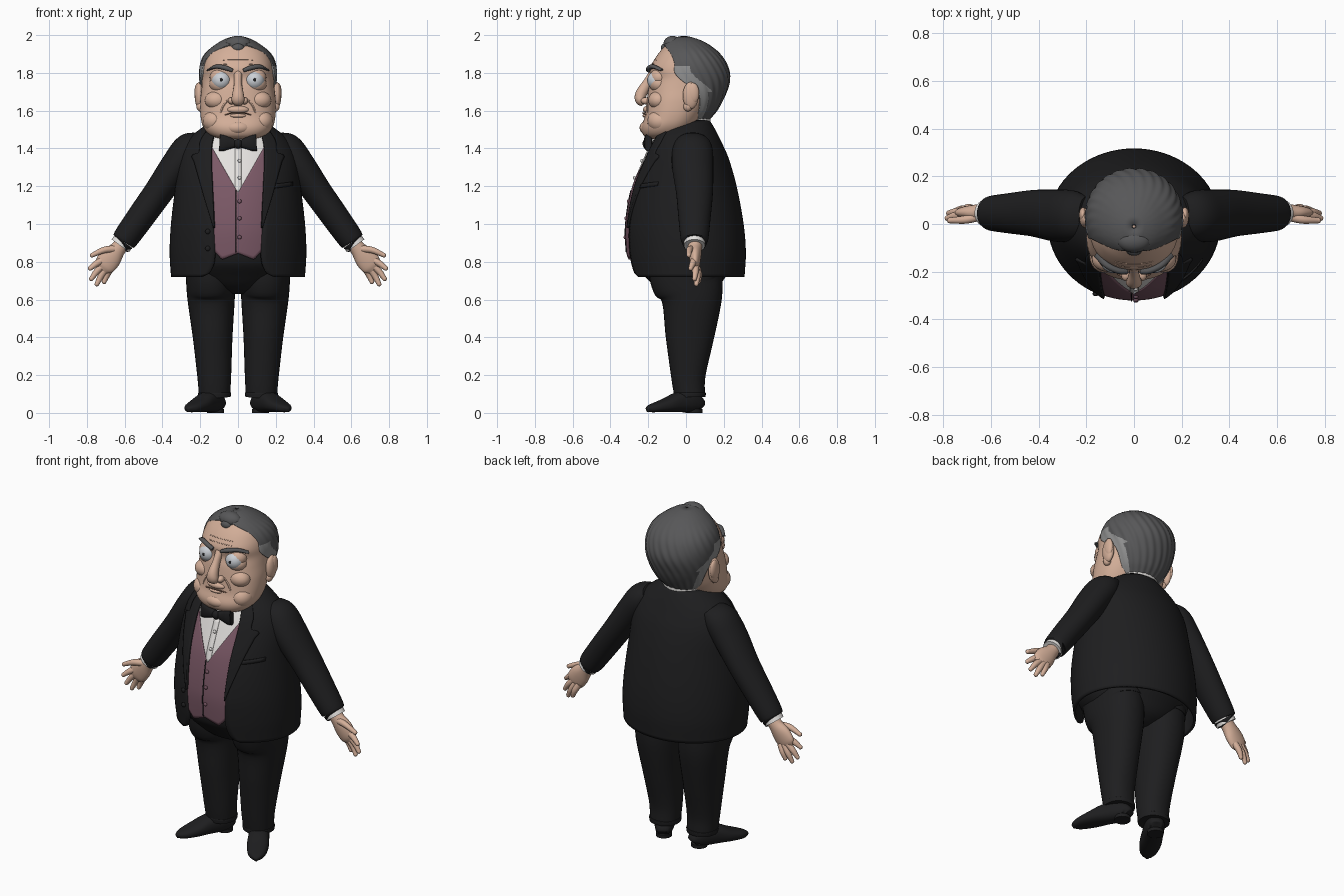
import bpy, bmesh, math
from mathutils import Vector, Matrix

if "Cube" in bpy.data.objects:
    bpy.data.objects.remove(bpy.data.objects["Cube"])


def material(name, col):
    m = bpy.data.materials.new(name)
    m.diffuse_color = (*col, 1)
    m.use_nodes = True
    m.node_tree.nodes["Principled BSDF"].inputs["Base Color"].default_value = m.diffuse_color
    return m


SUIT = material("black cloth", (0.013, 0.013, 0.014))
SKIN = material("skin", (0.66, 0.43, 0.32))
CREASE = material("skin crease", (0.30, 0.16, 0.11))
HAIR = material("dark grey hair", (0.095, 0.095, 0.098))
TEMPLE = material("light grey hair", (0.27, 0.27, 0.27))
SHIRT = material("white cloth", (0.78, 0.76, 0.74))
VEST = material("mauve cloth", (0.20, 0.10, 0.135))
EYE = material("eye white", (0.60, 0.63, 0.67))


def finish(name, bm, mats, closed=True, thick=0):
    if closed:
        bmesh.ops.recalc_face_normals(bm, faces=bm.faces)
    me = bpy.data.meshes.new(name)
    bm.to_mesh(me)
    bm.free()
    for m in mats:
        me.materials.append(m)
    ob = bpy.data.objects.new(name, me)
    bpy.context.collection.objects.link(ob)
    bpy.ops.object.select_all(action='DESELECT')
    ob.select_set(True)
    bpy.context.view_layer.objects.active = ob
    bpy.ops.object.shade_smooth_by_angle(angle=math.radians(45))
    if thick:
        md = ob.modifiers.new("thickness", 'SOLIDIFY')
        md.thickness, md.offset = thick, -1
    return ob


def grid(name, f, nu, nv, mats, wrap=False, cap=False, thick=0, rule=None):
    """Surface from f(u, v); wrap joins the u ends, cap closes the v ends."""
    bm = bmesh.new()
    cols = nu if wrap else nu + 1
    rows = [[bm.verts.new(f(i / nu, j / nv)) for i in range(cols)] for j in range(nv + 1)]
    for j in range(nv):
        for i in range(nu):
            k = (i + 1) % cols
            fc = bm.faces.new((rows[j][i], rows[j][k], rows[j + 1][k], rows[j + 1][i]))
            if rule:
                fc.material_index = rule((i + .5) / nu, (j + .5) / nv)
    if cap:
        bm.faces.new(rows[0][::-1])
        bm.faces.new(rows[-1])
    return finish(name, bm, mats, cap, thick)


def interp(tab, z):
    """Smooth interpolation of table rows keyed on their first value."""
    z = min(max(z, tab[0][0]), tab[-1][0])
    i = max(k for k in range(len(tab) - 1) if tab[k][0] <= z)
    a, b = tab[i], tab[i + 1]
    p, q = tab[max(i - 1, 0)], tab[min(i + 2, len(tab) - 1)]
    h = b[0] - a[0]
    t = (z - a[0]) / h
    out = []
    for k in range(1, len(a)):
        m0 = (b[k] - p[k]) / (b[0] - p[0]) * h
        m1 = (q[k] - a[k]) / (q[0] - a[0]) * h
        out.append((2*t**3 - 3*t*t + 1) * a[k] + (t**3 - 2*t*t + t) * m0
                   + (3*t*t - 2*t**3) * b[k] + (t**3 - t*t) * m1)
    return out


def spow(x, e):
    return math.copysign(abs(x) ** e, x)


def oval(tab, z, a, p=2.0, k=1.0):
    """Point on an upright body; rows are z, half width, front y, back y."""
    rx, yf, yb = interp(tab, z)
    return Vector((rx * k * spow(math.sin(a), 2 / p),
                   (yf + yb) / 2 - (yb - yf) / 2 * k * spow(math.cos(a), 2 / p), z))


def body(name, tab, mat, nu=48, nv=30, p=2.0):
    z0, z1 = tab[0][0], tab[-1][0]
    return grid(name, lambda u, v: oval(tab, z0 + (z1 - z0) * v, 2 * math.pi * u, p),
                nu, nv, [mat], wrap=True, cap=True)


def tube(name, rows, mat, ref=(0, 1, 0), n=16, p=2.0, steps=6):
    """Rows are x, y, z, radius along ref, radius across."""
    tab = [(i, *r) for i, r in enumerate(rows)]
    end = len(rows) - 1

    def f(u, v):
        s = v * end
        r = interp(tab, s)
        t = Vector(interp(tab, s + .02)[:3]) - Vector(interp(tab, s - .02)[:3])
        w = t.cross(Vector(ref)).normalized()
        a = Vector(w).cross(t).normalized()
        g = 2 * math.pi * u
        return Vector(r[:3]) + a * r[3] * spow(math.cos(g), 2/p) + w * r[4] * spow(math.sin(g), 2/p)
    return grid(name, f, n, end * steps, [mat], wrap=True, cap=True)


def ball(name, c, r, mat, n=24):
    bm = bmesh.new()
    bmesh.ops.create_uvsphere(bm, u_segments=n, v_segments=n // 2, radius=1,
                              matrix=Matrix.Translation(c) @ Matrix.Diagonal((*r, 1)))
    return finish(name, bm, [mat])


# --- Jacket: open shell whose front edges follow the opening ---
COAT = [(.72, .355, -.30, .31), (.85, .362, -.318, .317), (1.0, .355, -.322, .305),
        (1.2, .332, -.288, .268), (1.35, .312, -.228, .225), (1.44, .27, -.185, .185),
        (1.5, .205, -.145, .155), (1.55, .125, -.08, .125)]
OPEN = [(.72, .19), (.74, .152), (.82, .125), (1.0, .13), (1.2, .14), (1.4, .145), (1.5, .125), (1.55, .1)]


def gap(z):
    return interp(OPEN, z)[0]


def front(x, z, off=0.0):
    rx, yf, yb = interp(COAT, z)
    return Vector((x, (yf + yb) / 2 - (yb - yf) / 2 * math.sqrt(max(0, 1 - (x / rx) ** 2)) - off, z))


def coat(u, v):
    z = .72 + .83 * v
    a0 = math.asin(min(.95, gap(z) / interp(COAT, z)[0]))
    return oval(COAT, z, a0 + (2 * math.pi - 2 * a0) * u)


grid("jacket", coat, 64, 48, [SUIT], thick=.014)


def patch(name, fx, off, mat, nu=16, nv=24, thick=.008):
    return grid(name, lambda u, v: front(*fx(u, v), off), nu, nv, [mat], thick=thick)


# --- Waistcoat and shirt ---
def vest_xz(u, v):
    x = -.165 + .33 * u
    d = abs(x)
    lo = .845 - d * .4 if d < .085 else .811 + (d - .085) * 1.1
    return x, lo + (1.165 + d * 1.75 - lo) * v


patch("waistcoat", vest_xz, -.003, VEST, nu=32)
patch("waistcoat_seam", lambda u, v: (-.012 + .004 * u, .85 + .33 * v), .001, SUIT, 1, 16, .004)
patch("shirt_front", lambda u, v: (-.17 + .34 * u, 1.1 + .4 * v), -.009, SHIRT)
patch("shirt_placket", lambda u, v: (-.016 + .034 * u, 1.17 + .23 * v), -.005, SHIRT, 2, 12)
for z in (.93, 1.03, 1.12):
    ball("waistcoat_button", front(.008, z), (.011, .007, .011), VEST, 12)
for z in (1.245, 1.335):
    ball("shirt_button", front(.008, z), (.01, .007, .01), SHIRT, 12)
grid("shirt_collar", lambda u, v: Vector((.135 * math.sin(2 * math.pi * u),
     -.01 - .14 * math.cos(2 * math.pi * u),
     1.475 - .05 * math.cos(2 * math.pi * u) + .05 * v)), 40, 3, [SHIRT], wrap=True, thick=.01)

# --- Lapels, pocket, jacket buttons ---
LAPEL = [(.98, .002), (1.15, .045), (1.33, .088), (1.365, .1), (1.375, .065), (1.44, .06), (1.5, .04)]
for s in (1, -1):
    def lapel_xz(u, v, s=s):
        z = .98 + .51 * v
        a = s * (gap(z) - .003)
        b = s * (gap(z) + interp(LAPEL, z)[0])
        return min(a, b) + abs(b - a) * u, z
    patch("lapel", lapel_xz, .012, SUIT, 8, 50, .014)
patch("breast_pocket", lambda u, v: (.195 + .095 * u, 1.19 + .012 * u + .022 * v), .009, SUIT, 6, 2)
for z in (.87, .96):
    ball("jacket_button", front(-.16, z, .004), (.014, .008, .014), SUIT, 12)

# --- Bow tie ---
for s in (1, -1):
    tube("bow_wing", [(s * x, -.2, z, a, b) for x, z, a, b in
                      ((.0, 1.425, .016, .018), (.03, 1.426, .02, .026),
                       (.07, 1.43, .024, .043), (.098, 1.432, .018, .046))], SUIT, p=2.6)
ball("bow_knot", (0, -.21, 1.425), (.022, .02, .026), SUIT)

# --- Trousers ---
body("trouser_seat", [(.63, .05, -.08, .10), (.66, .17, -.15, .16), (.72, .27, -.215, .21),
                      (.8, .32, -.28, .26), (.95, .33, -.295, .28)], SUIT)
for s in (1, -1):
    leg = [(s * x, y, z, ry, rx) for z, x, y, rx, ry in
           ((.085, .124, .02, .082, .08), (.2, .126, .012, .09, .092), (.4, .134, .02, .105, .128),
            (.6, .142, .03, .125, .16), (.7, .145, .01, .13, .195), (.78, .15, .0, .13, .2))]
    tube("trouser_leg", leg, SUIT, n=32, p=2.2)
    tube("trouser_hem", [(s * .124, .02, z, r, r + .002) for z, r in
                         ((.083, .083), (.105, .085), (.108, .078))], SUIT, n=32, p=2.2)

    # --- Shoes: turned outward ---
    shoe = []
    for t, w, h in ((-.015, .03, .05), (.0, .045, .085), (.05, .055, .115), (.12, .058, .105),
                    (.19, .06, .075), (.26, .048, .05), (.295, .028, .036), (.31, .008, .02)):
        shoe.append((s * (.107 + t * .51), .06 - t * .86, h / 2 + .003, h / 2, w))
    tube("shoe", shoe, SUIT, ref=(0, 0, 1), n=24, p=2.5)
    tube("shoe_heel", [(s * .118, .042, z, .045, .045) for z in (0, .02)], SUIT, n=24)

    # --- Sleeves and cuffs ---
    tube("sleeve", [(s * x, .035 + .01 * (x > .4), z, a, b) for x, z, a, b in
                    ((.20, 1.445, .08, .05), (.255, 1.40, .105, .085), (.32, 1.315, .11, .085),
                     (.42, 1.17, .098, .077), (.52, 1.03, .085, .073), (.598, .92, .073, .067),
                     (.606, .908, .06, .055))], SUIT, n=32)
    tube("shirt_cuff", [(s * x, .045, z, .056, .057) for x, z in ((.59, .93), (.623, .885))], SHIRT, n=28)

    # --- Hands: palms forward, fingers fanned ---
    tube("palm", [(s * x, .048, z, a, b) for x, z, a, b in
                  ((.605, .905, .038, .04), (.635, .868, .036, .042), (.672, .825, .032, .058),
                   (.705, .782, .024, .056), (.722, .76, .012, .035))], SKIN, n=24)
    for nm, pts in (("thumb", ((.655, .868, .03), (.71, .862, .018), (.772, .835, .015))),
                    ("index_finger", ((.715, .81, .045), (.75, .79, .035), (.782, .765, .025))),
                    ("middle_finger", ((.71, .785, .05), (.748, .748, .05), (.776, .71, .045))),
                    ("ring_finger", ((.695, .77, .055), (.725, .725, .06), (.747, .682, .055))),
                    ("little_finger", ((.672, .77, .058), (.694, .73, .068), (.709, .694, .066)))):
        rad = (.019, .017, .012)
        rows = [(s * x, y, z, r, r) for (x, z, y), r in zip(pts, rad)]
        tube(nm, rows, SKIN, n=12, steps=4)
        ball(nm + "_tip", rows[-1][:3], (.0125,) * 3, SKIN, 12)

# --- Head ---
HEAD = [(1.45, .09, -.195, -.06), (1.465, .14, -.222, -.01), (1.51, .182, -.236, .05),
        (1.57, .198, -.218, .09), (1.65, .2, -.208, .13), (1.72, .193, -.198, .17),
        (1.77, .19, -.185, .19), (1.82, .187, -.192, .19), (1.87, .177, -.168, .18),
        (1.92, .15, -.132, .15), (1.96, .09, -.09, .08), (1.975, .03, -.04, .02)]
body("head", HEAD, SKIN, 64, 48, 2.3)
tube("neck", [(0, .0, 1.4, .12, .12), (0, .01, 1.6, .11, .12)], SKIN, n=32)
tube("nose", [(0, -.175, 1.80, .022, .02), (0, -.205, 1.745, .021, .025),
              (0, -.237, 1.69, .03, .03), (0, -.243, 1.655, .034, .026),
              (0, -.225, 1.632, .02, .012)], SKIN, ref=(1, 0, 0))
tube("mouth", [(x, y, z, .004, .003) for x, y, z in
               ((-.07, -.207, 1.577), (-.035, -.226, 1.587), (0, -.229, 1.588),
                (.035, -.226, 1.587), (.07, -.207, 1.577))], CREASE, n=8)
ball("upper_lip", (0, -.2, 1.605), (.06, .028, .022), SKIN)
ball("lower_lip", (0, -.208, 1.573), (.045, .022, .012), SKIN)
ball("chin", (0, -.2, 1.51), (.07, .046, .038), SKIN)
for z in (1.85, 1.872):
    tube("forehead_crease", [(x, oval(HEAD, z, x / .2, 2.3).y - .001, z - abs(x) * .05, .003, .002)
                             for x in (-.08, -.04, .04, .08)], SKIN, n=8)
for s in (1, -1):
    ball("eyeball", (s * .088, -.152, 1.76), (.053, .053, .053), EYE, 32)
    ball("pupil", (s * .088, -.2035, 1.763), (.009, .003, .009), SUIT, 12)
    ball("upper_lid", (s * .09, -.138, 1.775), (.06, .054, .05), SKIN)
    ball("eye_bag", (s * .09, -.138, 1.742), (.062, .056, .05), SKIN)
    tube("eyebrow", [(s * x, y, z, .013, r) for x, y, z, r in
                     ((.028, -.198, 1.812, .01), (.065, -.196, 1.826, .013),
                      (.115, -.172, 1.833, .011), (.16, -.128, 1.815, .004))], HAIR, n=10)
    ball("nostril", (s * .034, -.213, 1.652), (.02, .026, .019), SKIN)
    ball("cheek", (s * .112, -.145, 1.655), (.065, .055, .05), SKIN)
    ball("jowl", (s * .125, -.135, 1.545), (.062, .07, .06), SKIN)
    tube("smile_fold", [(s * x, y, z, .006, .006) for x, y, z in
                        ((.05, -.2, 1.66), (.08, -.2, 1.62), (.092, -.198, 1.575), (.088, -.203, 1.53))],
         SKIN, ref=(1, 0, 0), n=8)
    ball("ear", (s * .205, .025, 1.68), (.024, .042, .072), SKIN)
    ball("ear_rim", (s * .214, .038, 1.692), (.017, .032, .055), SKIN)
    ball("ear_lobe", (s * .2, .01, 1.622), (.02, .024, .026), SKIN)

# --- Hair: combed-back shell with pale temples and nape ---
MANE = [(1.548, .12, -.13, .12), (1.6, .16, -.15, .165), (1.68, .192, -.17, .207),
        (1.77, .205, -.19, .233), (1.85, .199, -.17, .215), (1.91, .168, -.14, .172),
        (1.96, .105, -.112, .105), (1.985, .055, -.07, .045), (1.996, .01, -.02, 0)]
LINE = [(1.548, 115), (1.7, 102), (1.75, 82), (1.80, 68), (1.86, 64), (1.91, 50), (1.945, 25), (1.965, 0)]


def mane_angle(u, v):
    z = 1.548 + .448 * v
    a0 = math.radians(max(0, interp(LINE, z)[0]))
    return z, a0, a0 + (2 * math.pi - 2 * a0) * u


def mane(u, v):
    z, a0, a = mane_angle(u, v)
    fade = min(1, (1 - v) * 4) * min(1, 8 * u, 8 * (1 - u))
    return oval(MANE, z, a, 2.1, 1 + .011 * fade * math.sin(26 * a + 9 * math.sin(7 * z)))


def mane_colour(u, v):
    z, a0, a = mane_angle(u, v)
    edge = min(a, 2 * math.pi - a) - a0
    return int(z < 1.84 and edge < math.radians(24 if z > 1.7 else 16))


grid("hair", mane, 144, 56, [HAIR, TEMPLE], thick=.02, rule=mane_colour)
ball("quiff", (0, -.072, 1.952), (.07, .048, .044), HAIR)
ball("widows_peak", (0, -.107, 1.932), (.034, .026, .026), HAIR)
